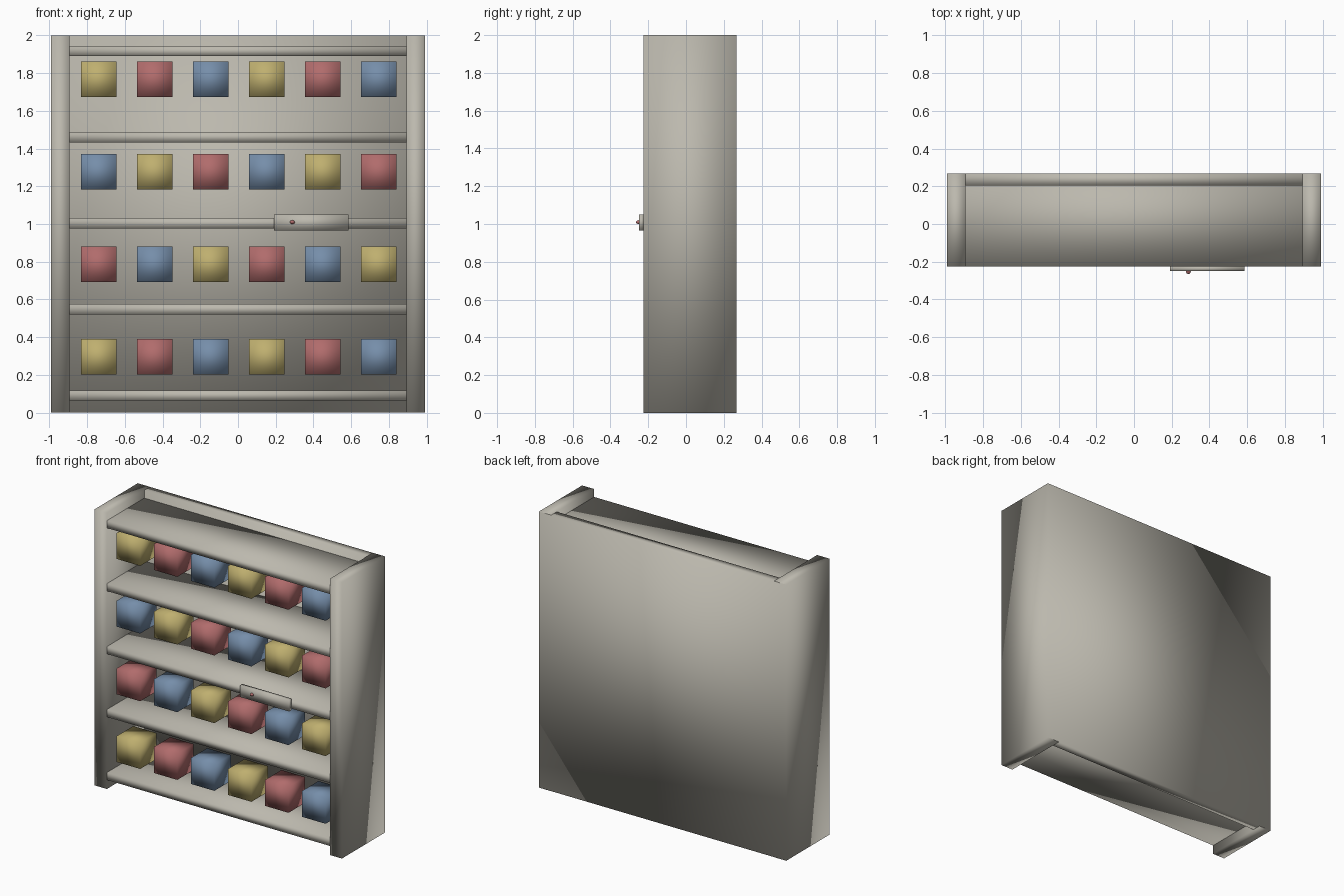
import bpy
import bmesh
from mathutils import Vector

if "Cube" in bpy.data.objects:
    bpy.data.objects.remove(bpy.data.objects["Cube"], do_unlink=True)


def material(name, rgb):
    mat = bpy.data.materials.new(name)
    mat.use_nodes = True
    mat.diffuse_color = (*rgb, 1)
    mat.node_tree.nodes["Principled BSDF"].inputs["Base Color"].default_value = (*rgb, 1)
    return mat


GREY = material("warm_grey", (0.50, 0.48, 0.42))
YELLOW = material("muted_yellow", (0.52, 0.43, 0.16))
RED = material("muted_red", (0.44, 0.15, 0.15))
BLUE = material("slate_blue", (0.18, 0.27, 0.40))


def finish(name, bm, mat):
    mesh = bpy.data.meshes.new(name)
    for face in bm.faces:
        face.smooth = True
    bm.to_mesh(mesh)
    bm.free()
    mesh.materials.append(mat)
    obj = bpy.data.objects.new(name, mesh)
    bpy.context.collection.objects.link(obj)
    return obj


def box(name, low, high, mat):
    """Soft-shaded box spanning two opposite corners."""
    low, high = Vector(low), Vector(high)
    bm = bmesh.new()
    bmesh.ops.create_cube(bm, size=1)
    bmesh.ops.scale(bm, vec=high - low, verts=bm.verts)
    bmesh.ops.translate(bm, vec=(low + high) / 2, verts=bm.verts)
    return finish(name, bm, mat)


FRONT, BACK, HALF, INNER = -0.225, 0.268, 0.99, 0.893

# Upright side panels
for side, sign in (("right", -1), ("left", 1)):
    xs = sorted((sign * INNER, sign * HALF))
    box(side + "_side_panel", (xs[0], FRONT, 0), (xs[1], BACK - 0.001, 2), GREY)

# Back panel
box("back_panel", (-HALF + 0.001, 0.203, 0.001), (HALF - 0.001, BACK, 1.999), GREY)

# Five shelves, let into the side panels
for i in range(5):
    z = 0.092 + i * 0.456
    box(f"shelf_{i + 1}", (-HALF + 0.002, FRONT + 0.001, z - 0.027),
        (HALF - 0.002, BACK - 0.002, z + 0.027), GREY)

# Coloured blocks, the colours shifting by one on each row
colours = (YELLOW, RED, BLUE)
half = 0.094
for row in range(4):
    for col in range(6):
        x, y, z = -0.738 + col * 0.297, -0.105, 1.766 - row * 0.49
        box(f"block_{row + 1}_{col + 1}", (x - half, y - half, z - half),
            (x + half, y + half, z + half), colours[(col - row) % 3])

# Plate on the middle shelf edge
box("shelf_plate", (0.19, -0.25, 0.966), (0.585, -0.223, 1.05), GREY)

# Small button on the plate
bm = bmesh.new()
bmesh.ops.create_uvsphere(bm, u_segments=16, v_segments=8, radius=1)
bmesh.ops.scale(bm, vec=(0.013, 0.015, 0.01), verts=bm.verts)
bmesh.ops.translate(bm, vec=(0.288, -0.25, 1.01), verts=bm.verts)
finish("plate_button", bm, RED)
